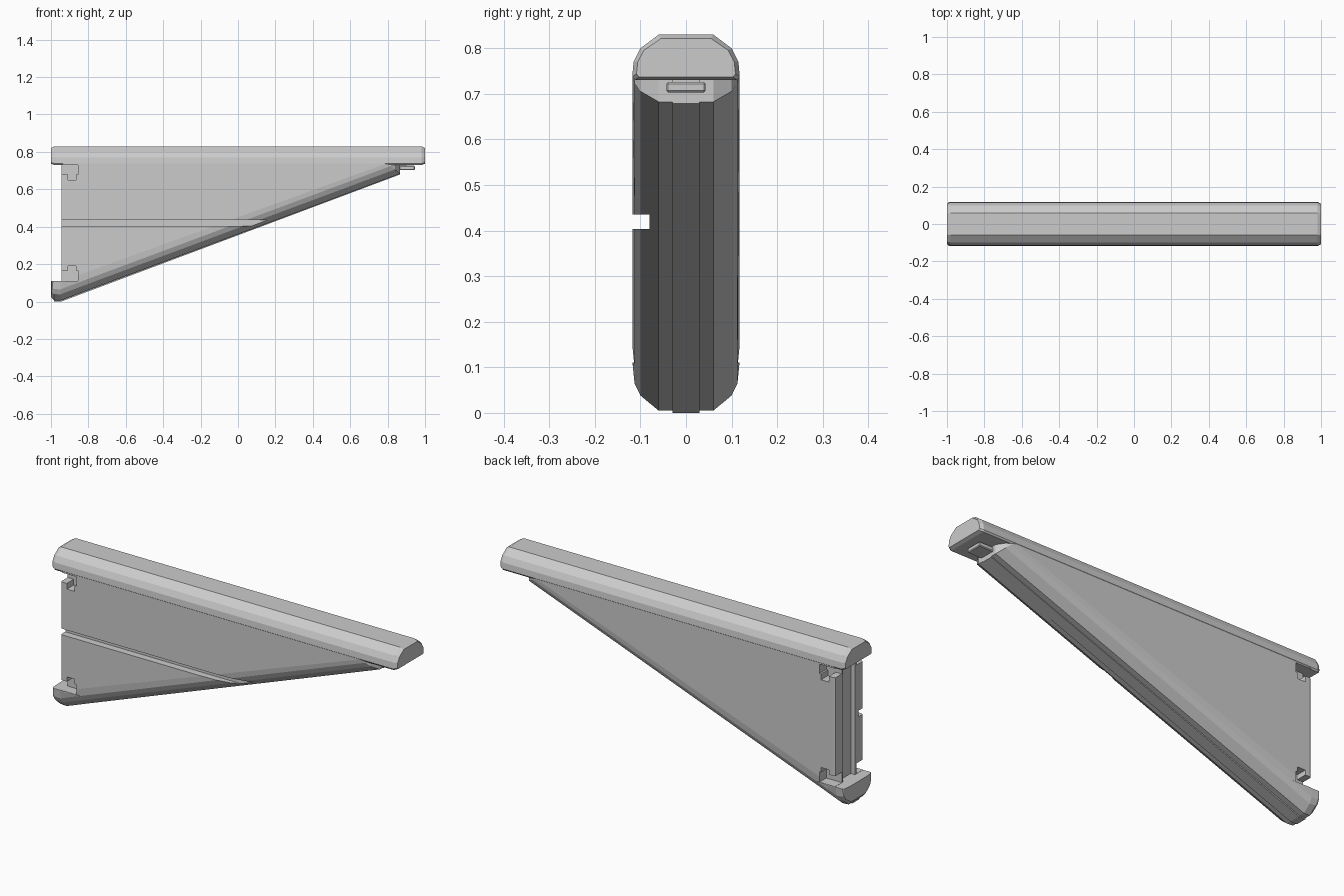
import bpy, bmesh

if "Cube" in bpy.data.objects:
    bpy.data.objects.remove(bpy.data.objects["Cube"])


def loft(name, rings):
    """Skin a series of equal-length closed rings and cap both ends."""
    bm = bmesh.new()
    vs = [[bm.verts.new(p) for p in r] for r in rings]
    n = len(rings[0])
    for a, b in zip(vs, vs[1:]):
        for i in range(n):
            j = (i + 1) % n
            bm.faces.new((a[i], a[j], b[j], b[i]))
    bm.faces.new(vs[0])
    bm.faces.new(vs[-1])
    bmesh.ops.recalc_face_normals(bm, faces=bm.faces)
    me = bpy.data.meshes.new(name)
    bm.to_mesh(me)
    bm.free()
    ob = bpy.data.objects.new(name, me)
    bpy.context.collection.objects.link(ob)
    return ob


def box(name, x, y, z, bevel=0):
    ob = loft(name, [[(a, y[0], z[0]), (a, y[1], z[0]), (a, y[1], z[1]), (a, y[0], z[1])] for a in x])
    if bevel:
        m = ob.modifiers.new("bevel", 'BEVEL')
        m.width = bevel
        m.segments = 1
    return ob


def cut(ob, x, y, z):
    c = box("cutter", x, y, z)
    m = ob.modifiers.new("cut", 'BOOLEAN')
    m.operation = 'DIFFERENCE'
    m.solver = 'EXACT'
    m.object = c
    bpy.context.view_layer.objects.active = ob
    bpy.ops.object.modifier_apply(modifier=m.name)
    bpy.data.objects.remove(c)


def slope(x):
    return 0.36 + 0.373 * x


# Half width in y against the inset of the chamfered lower edge
LEVELS = [(0.06, 0.0), (0.10, 0.033), (0.113, 0.06), (0.117, 0.10)]
SIDES = [(-y, d) for y, d in reversed(LEVELS)] + LEVELS

# Top beam: rounded top, bevelled ends
half = [(0.112, 0.73), (0.118, 0.738), (0.115, 0.77), (0.10, 0.80), (0.06, 0.83)]
section = half + [(-y, z) for y, z in reversed(half)]


def beam_ring(x, s):
    return [(x, y * s, 0.775 + (z - 0.775) * (2 * s - 1)) for y, z in section]


loft("top_beam", [beam_ring(-1, 0.92), beam_ring(-0.982, 1), beam_ring(0.982, 1), beam_ring(1, 0.92)])

# Triangular web with chamfered diagonal edge
rings = []
for y, d in SIDES:
    xe = 0.865 - d * 0.8
    ze = min(slope(xe) + d, 0.735)
    xl = -0.935 if abs(y) > 0.115 else -0.945
    rings.append([(xl, y, slope(xl) + d), (xe, y, ze), (xe, y, 0.74), (xl, y, 0.74)])
web = loft("web", rings)

# Cable groove on the front, channel down the mounting end
cut(web, (-1.1, 0.4), (-0.2, -0.08), (0.403, 0.435))
cut(web, (-1.1, -0.92), (-0.05, 0.05), (0.05, 0.80))

# Hook notches at both mounting corners, on both sides
for s in (-1, 1):
    y = sorted((s * 0.06, s * 0.2))
    cut(web, (-1.1, -0.855), y, (0.68, 0.729))
    cut(web, (-0.91, -0.865), y, (0.65, 0.70))
    cut(web, (-1.1, -0.855), y, (0.111, 0.165))
    cut(web, (-0.91, -0.865), y, (0.15, 0.19))

# Foot at the lower end of the diagonal
rings = []
for y, d in SIDES:
    top = 0.11
    xl = -1 + d * 0.1
    rings.append([(-0.84, y, min(slope(-0.84) + d, top - 0.002)),
                  (-0.95, y, 0.005 + d), (-0.985, y, 0.007 + d),
                  (xl, y, min(0.025 + d * 0.8, 0.106)), (xl, y, top), (-0.84, y, top)])
loft("foot", rings)

# Narrow strip along the underside of the diagonal
w = 0.03
loft("diagonal_strip", [[(-0.985, y, 0.001), (-0.945, y, 0.0), (0.865, y, slope(0.865) - 0.004),
                         (0.865, y, slope(0.865) + 0.02), (-0.945, y, 0.03), (-0.985, y, 0.03)]
                        for y in (-w, w)])

# Locking tab under the tip
box("tip_tab", (0.84, 0.945), (-0.043, 0.043), (0.703, 0.726), 0.004)
box("tab_neck", (0.84, 0.90), (-0.03, 0.03), (0.72, 0.74))
